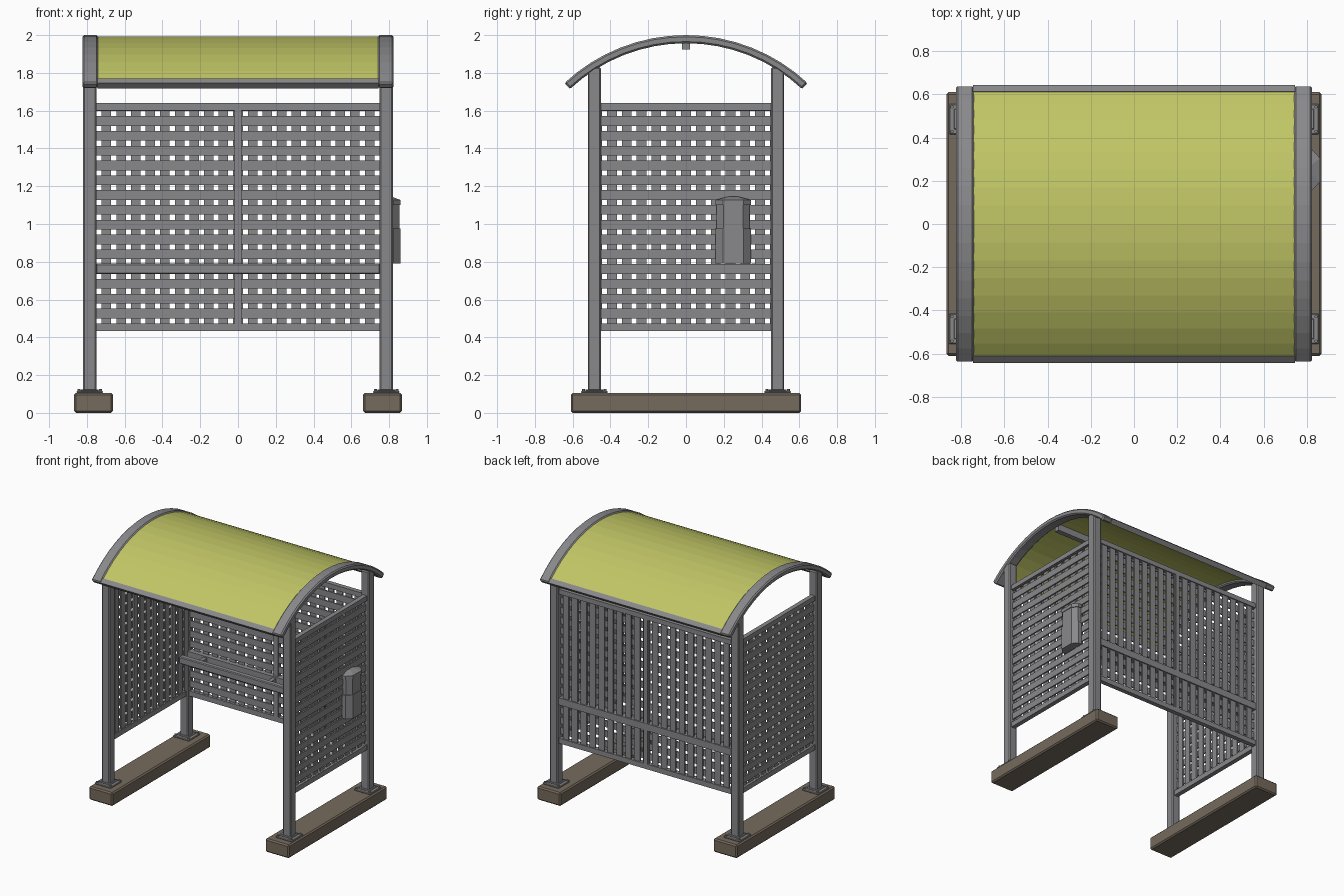
import bpy, bmesh
from math import sin, cos, radians
from mathutils import Matrix

if "Cube" in bpy.data.objects:
    bpy.data.objects.remove(bpy.data.objects["Cube"])


def material(name, rgb):
    m = bpy.data.materials.new(name)
    m.use_nodes = True
    m.diffuse_color = (*rgb, 1)
    m.node_tree.nodes["Principled BSDF"].inputs["Base Color"].default_value = (*rgb, 1)
    return m


STEEL = material("grey steel", (0.25, 0.25, 0.26))
ROOF = material("yellow green roof", (0.53, 0.56, 0.13))
CONCRETE = material("brown concrete", (0.18, 0.145, 0.11))


def finish(name, bm, mat, bevel=0):
    bmesh.ops.recalc_face_normals(bm, faces=bm.faces)
    mesh = bpy.data.meshes.new(name)
    bm.to_mesh(mesh)
    bm.free()
    mesh.materials.append(mat)
    obj = bpy.data.objects.new(name, mesh)
    bpy.context.collection.objects.link(obj)
    if bevel:
        mod = obj.modifiers.new("chamfer", "BEVEL")
        mod.width, mod.segments = bevel, 1
        mod.limit_method, mod.angle_limit = "ANGLE", radians(40)
    return obj


def add_box(bm, x, y, z):
    """Box from (min, max) ranges on each axis."""
    size = [r[1] - r[0] for r in (x, y, z)]
    mid = [(r[0] + r[1]) / 2 for r in (x, y, z)]
    bmesh.ops.create_cube(bm, size=1, matrix=Matrix.Translation(mid) @ Matrix.Diagonal((*size, 1)))


def box(name, x, y, z, mat=STEEL, bevel=0):
    bm = bmesh.new()
    add_box(bm, x, y, z)
    return finish(name, bm, mat, bevel)


def around(c, h):
    return (c - h, c + h)


def arch(name, x, r, a0, a1, steps, mat, bevel=0):
    """Curved bar about the roof axis, swept between two angles."""
    bm = bmesh.new()
    rings = []
    for i in range(steps + 1):
        a = radians(a0 + (a1 - a0) * i / steps)
        corners = ((x[0], r[0]), (x[1], r[0]), (x[1], r[1]), (x[0], r[1]))
        rings.append([bm.verts.new((px, q * sin(a), ROOF_Z + q * cos(a))) for px, q in corners])
    for p, q in zip(rings, rings[1:]):
        for k in range(4):
            bm.faces.new((p[k], p[k - 1], q[k - 1], q[k]))
    bm.faces.new(rings[0])
    bm.faces.new(rings[-1])
    return finish(name, bm, mat, bevel)


PX, PY, HALF = 0.785, 0.485, 0.035       # post centres and half width
LOW, HIGH = 0.433, 1.64                  # wall panel bottom and top
ROOF_R, ROOF_Z, SPREAD = 0.943, 1.057, 43
HOLE, SLAT = 0.027, 0.01

# Footings, posts, base plates and bolts
for sx, side in ((-1, "right"), (1, "left")):
    box(side + "_footing", around(sx * 0.765, 0.103), (-0.61, 0.61), (0, 0.105), CONCRETE, 0.01)
    for sy, end in ((-1, "front"), (1, "back")):
        cx, cy = sx * PX, sy * PY
        label = end + "_" + side
        box(label + "_post", around(cx, HALF), around(cy, HALF), (0.105, 1.83), STEEL, 0.007)
        box(label + "_base_plate", around(cx, 0.07), around(cy, 0.07), (0.104, 0.117), STEEL, 0.004)
        box(label + "_post_collar", around(cx, 0.048), around(cy, 0.048), (0.115, 0.125), STEEL, 0.004)
        bm = bmesh.new()
        for bx in (-1, 1):
            for by in (-1, 1):
                spot = (cx + bx * 0.057, cy + by * 0.057, 0.12)
                bmesh.ops.create_cone(bm, cap_ends=True, segments=6, radius1=0.008, radius2=0.008,
                                      depth=0.012, matrix=Matrix.Translation(spot))
        finish(label + "_bolts", bm, STEEL)


def wall_panel(name, half, cols, reach, place, horizontal_side):
    """Lattice of crossing slats with top and bottom rails; place maps (along, depth, z)."""
    rows, z0, z1 = 15, 0.487, 1.584
    us = [-reach + 2 * reach * i / (cols - 1) for i in range(cols)]
    zs = [z0 + (z1 - z0) * i / (rows - 1) for i in range(rows)]

    def gaps(centres, start, end):
        cuts = [start] + [c + s * HOLE / 2 for c in centres for s in (-1, 1)] + [end]
        return list(zip(cuts[::2], cuts[1::2]))

    bm = bmesh.new()
    outer, inner = (0, SLAT), (-SLAT, 0)
    flat, upright = (outer, inner) if horizontal_side > 0 else (inner, outer)
    for u in gaps(us, -half, half):
        add_box(bm, *place(u, upright, (LOW + 0.01, HIGH - 0.01)))
    for z in gaps(zs, LOW + 0.01, HIGH - 0.01):
        add_box(bm, *place((-half, half), flat, z))
    finish(name + "_lattice", bm, STEEL)
    for label, z in (("_bottom_rail", (LOW, LOW + 0.04)), ("_top_rail", (HIGH - 0.038, HIGH))):
        box(name + label, *place((-half, half), (-0.018, 0.018), z))


def shift(r, sign, offset):
    return tuple(sorted(sign * (v + offset) for v in r))


# Walls
wall_panel("back_wall", 0.752, 20, 0.735, lambda u, d, z: (u, shift(d, 1, PY), z), -1)
for sx, side in ((-1, "right"), (1, "left")):
    wall_panel(side + "_wall", 0.452, 12, 0.431, lambda u, d, z: (shift(d, sx, PX), u, z), 1)
box("back_mullion", around(0, 0.018), around(PY, 0.018), (LOW, HIGH))

# Leaning seat: a rail in the back wall, a front tube and brackets
box("seat_wall_rail", (-0.752, 0.752), (0.45, 0.505), (0.735, 0.79))
box("seat_front_tube", (-0.752, 0.752), (0.34, 0.385), (0.735, 0.79), STEEL, 0.006)
for i, x in enumerate((-0.6, 0, 0.6)):
    box(f"seat_bracket_{i + 1}", around(x, 0.015), (0.38, 0.455), (0.745, 0.78))

# Curved roof with end arches, eaves and ridge bar
arch("roof_sheet", (-0.75, 0.75), (0.921, 0.935), -41.5, 41.5, 16, ROOF)
for sx, side in ((-1, "right"), (1, "left")):
    arch(side + "_roof_arch", around(sx * 0.782, 0.042), (0.9, ROOF_R), -SPREAD, SPREAD, 16, STEEL, 0.009)
for sy, end in ((-1, "front"), (1, "back")):
    arch(end + "_eave", (-0.745, 0.745), (0.902, ROOF_R - 0.002), sy * 40.7, sy * SPREAD, 1, STEEL)
box("ridge_bar", (-0.745, 0.745), (-0.02, 0.02), (1.925, 1.982))


# Litter bin with faceted sides on the left wall
def bin_part(name, z0, z1, size, top=1.0):
    bm = bmesh.new()
    profile = ((0, -0.095), (0.03, -0.095), (0.067, -0.055), (0.067, 0.055), (0.03, 0.095), (0, 0.095))
    rings = [[bm.verts.new((0.793 + x * s, 0.25 + y * s, z)) for x, y in profile]
             for z, s in ((z0, size), (z1, size * top))]
    bm.faces.new(rings[0])
    bm.faces.new(rings[1])
    for k in range(len(profile)):
        bm.faces.new((rings[0][k - 1], rings[0][k], rings[1][k], rings[1][k - 1]))
    finish(name, bm, STEEL)


bin_part("bin_body", 0.79, 0.975, 1.0)
bin_part("bin_neck", 0.97, 1.105, 0.92)
bin_part("bin_lid", 1.1, 1.127, 1.0)
bin_part("bin_lid_cap", 1.127, 1.145, 1.0, 0.3)
